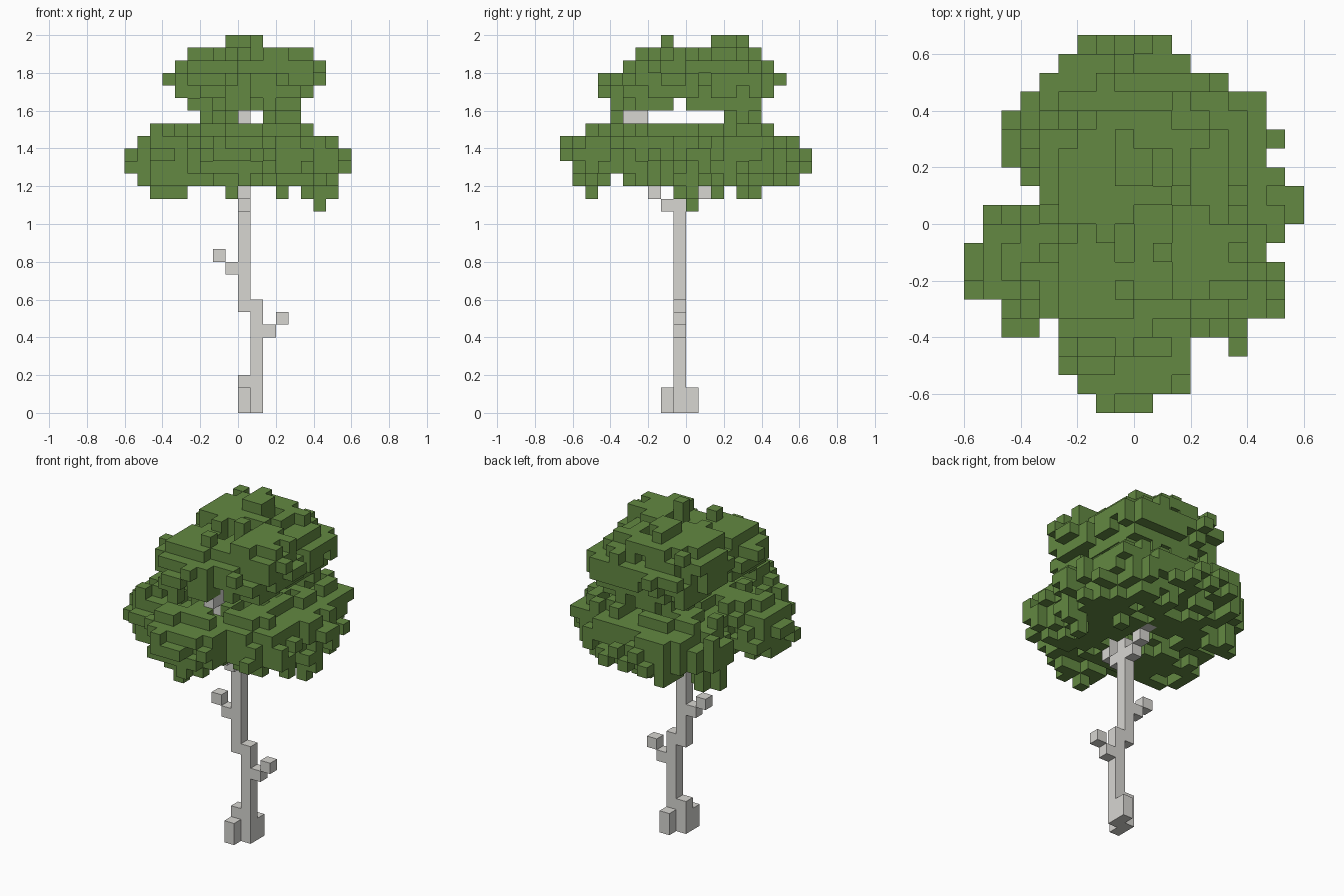
import bpy
import bmesh
import random
from mathutils import Vector

random.seed(11)
CELL = 1 / 15

cube = bpy.data.objects.get("Cube")
if cube:
    bpy.data.objects.remove(cube, do_unlink=True)


def make_material(name, colour):
    mat = bpy.data.materials.new(name)
    mat.use_nodes = True
    mat.diffuse_color = colour
    mat.node_tree.nodes["Principled BSDF"].inputs["Base Color"].default_value = colour
    return mat


leaf_green = make_material("leaf green", (0.125, 0.25, 0.054, 1))
bark_grey = make_material("pale bark grey", (0.68, 0.67, 0.64, 1))


def build_blocks(name, cells, material):
    """Make the outer skin of a set of unit blocks as one mesh."""
    bm = bmesh.new()
    corners = {}

    def vert(point):
        key = tuple(round(c) for c in point)
        if key not in corners:
            corners[key] = bm.verts.new(Vector(key) * CELL)
        return corners[key]

    for cell in sorted(cells):
        for axis in range(3):
            for side in (0, 1):
                step = [0, 0, 0]
                step[axis] = 2 * side - 1
                if tuple(c + s for c, s in zip(cell, step)) in cells:
                    continue
                u, w = (axis + 1) % 3, (axis + 2) % 3
                ring = []
                for a, b in ((0, 0), (1, 0), (1, 1), (0, 1)):
                    point = list(cell)
                    point[axis] += side
                    point[u] += a
                    point[w] += b
                    ring.append(vert(point))
                bm.faces.new(ring if side else ring[::-1])
    mesh = bpy.data.meshes.new(name)
    bm.to_mesh(mesh)
    bm.free()
    mesh.materials.append(material)
    obj = bpy.data.objects.new(name, mesh)
    bpy.context.collection.objects.link(obj)


def column(x, y, low, high):
    return {(x, y, z) for z in range(low, high)}


# Trunk: two offset columns, root flares and side twigs
trunk = column(1, -1, 0, 9) | column(0, -1, 8, 18)
trunk |= column(0, -1, 0, 3) | column(0, -2, 0, 2) | column(1, 0, 0, 2)
trunk |= {(2, -1, 6), (3, -1, 7), (-1, -1, 11), (-2, -1, 12)}

# Forked boughs reaching into the upper clumps
front_bough = {(0, -2, 16), (0, -5, 23)} | column(0, -3, 17, 23) | column(0, -4, 22, 25)
back_bough = {(0, 0, 16), (0, 1, 17)} | column(0, 2, 18, 21) | column(0, 3, 21, 25)
trunk |= front_bough | back_bough

# Crown outline by layer: spans across x, and spans across y
SPAN_X = {
    29: [(-1, 2)], 28: [(-4, 6)], 27: [(-5, 7)], 26: [(-6, 7)], 25: [(-5, 6)],
    24: [(-4, 5)], 23: [(-3, 1), (2, 5)], 22: [(-7, 6)], 21: [(-8, 8)],
    20: [(-9, 9)], 19: [(-9, 9)], 18: [(-8, 8)],
}
SPAN_Y = {
    29: [(-2, -1), (2, 5)], 28: [(-4, 6)], 27: [(-5, 7)], 26: [(-7, 8)],
    25: [(-7, 7)], 24: [(-6, -1), (0, 6)], 23: [(-6, -5), (3, 6)],
    22: [(-8, 7)], 21: [(-10, 9)], 20: [(-10, 10)], 19: [(-9, 10)],
    18: [(-9, -6), (-5, 9)],
}
# Crown plan: span across x for each row from front to back
PLAN = dict(zip(range(-10, 10), [
    (-2, 1), (-3, 3), (-4, 3), (-4, 3), (-4, 6), (-7, 8), (-9, 8), (-9, 8),
    (-9, 7), (-8, 8), (-8, 9), (-5, 9), (-6, 8), (-7, 7), (-7, 8), (-7, 7),
    (-6, 7), (-5, 5), (-4, 3), (-3, 2)]))

# Leaf clumps: centre and radii in blocks
LOWER_CLUMPS = [
    ((-4.7, -2.7, 20.4), (4.3, 3.7, 2.5)),
    ((-2.3, 4.8, 20.4), (4.5, 4.8, 2.5)),
    ((4.2, 1.5, 20.3), (4.6, 4.3, 2.6)),
    ((-0.5, -5.8, 20.4), (3.6, 4, 2.6)),
    ((4, -3.3, 20.4), (4, 3.4, 2.5)),
    ((3.2, 4.8, 20.4), (4, 3.4, 2.5)),
    ((0, 0, 21.6), (5, 5, 1.6)),
]
UPPER_CLUMPS = [
    ((3.3, -1.6, 26.4), (3.4, 3.4, 2.7)),
    ((-1.7, -3.1, 25.9), (3.7, 3.4, 2.6)),
    ((-1.2, 3, 26.6), (3.9, 4, 3.2)),
    ((2.6, 3.7, 25.9), (3.7, 3.4, 2.8)),
]
# Sprigs hanging below the lower crown or standing out at its rim
SPRIGS = {
    (6, 0, 16), (6, 0, 17), (5, -1, 17), (7, 0, 17), (-1, -8, 17), (3, 2, 17),
    (-7, 4, 17), (-6, 4, 17), (-6, 5, 17), (-5, 4, 17), (6, 0, 18), (5, -1, 18),
    (7, 0, 18), (-1, -8, 18), (3, 2, 18), (-7, 4, 18), (-6, 4, 18), (-6, 5, 18),
    (-5, 4, 18), (5, -7, 19), (5, -6, 19), (-6, -6, 20), (-7, -6, 20),
}


def inside(value, spans):
    return any(low <= value < high for low, high in spans)


def grow_crown(clumps, layers, axes):
    """Fill rough clumps inside the outline, then close gaps seen along the axes."""
    score = {}
    for z in layers:
        for y, (low, high) in PLAN.items():
            if not inside(y, SPAN_Y[z]):
                continue
            for x in range(low, high):
                if not inside(x, SPAN_X[z]) or (x, y, z) in trunk:
                    continue
                middle = (x + 0.5, y + 0.5, z + 0.5)
                nearest = min(
                    sum(((m - c) / r) ** 2 for m, c, r in zip(middle, centre, radii))
                    for centre, radii in clumps)
                score[x, y, z] = nearest + random.uniform(-0.36, 0.42)
    cells = {cell for cell, value in score.items() if value < 1}
    for axis in axes:
        rows = {}
        for cell in score:
            rows.setdefault(cell[:axis] + cell[axis + 1:], []).append(cell)
        for row in rows.values():
            if not cells.intersection(row):
                cells.add(min(row, key=score.get))
    return cells


lower_leaves = grow_crown(LOWER_CLUMPS, range(18, 23), (0, 1, 2)) | SPRIGS
upper_leaves = grow_crown(UPPER_CLUMPS, range(23, 30), (0, 1))
build_blocks("trunk_and_branches", trunk, bark_grey)
build_blocks("lower_crown", lower_leaves, leaf_green)
build_blocks("upper_crown", upper_leaves, leaf_green)
